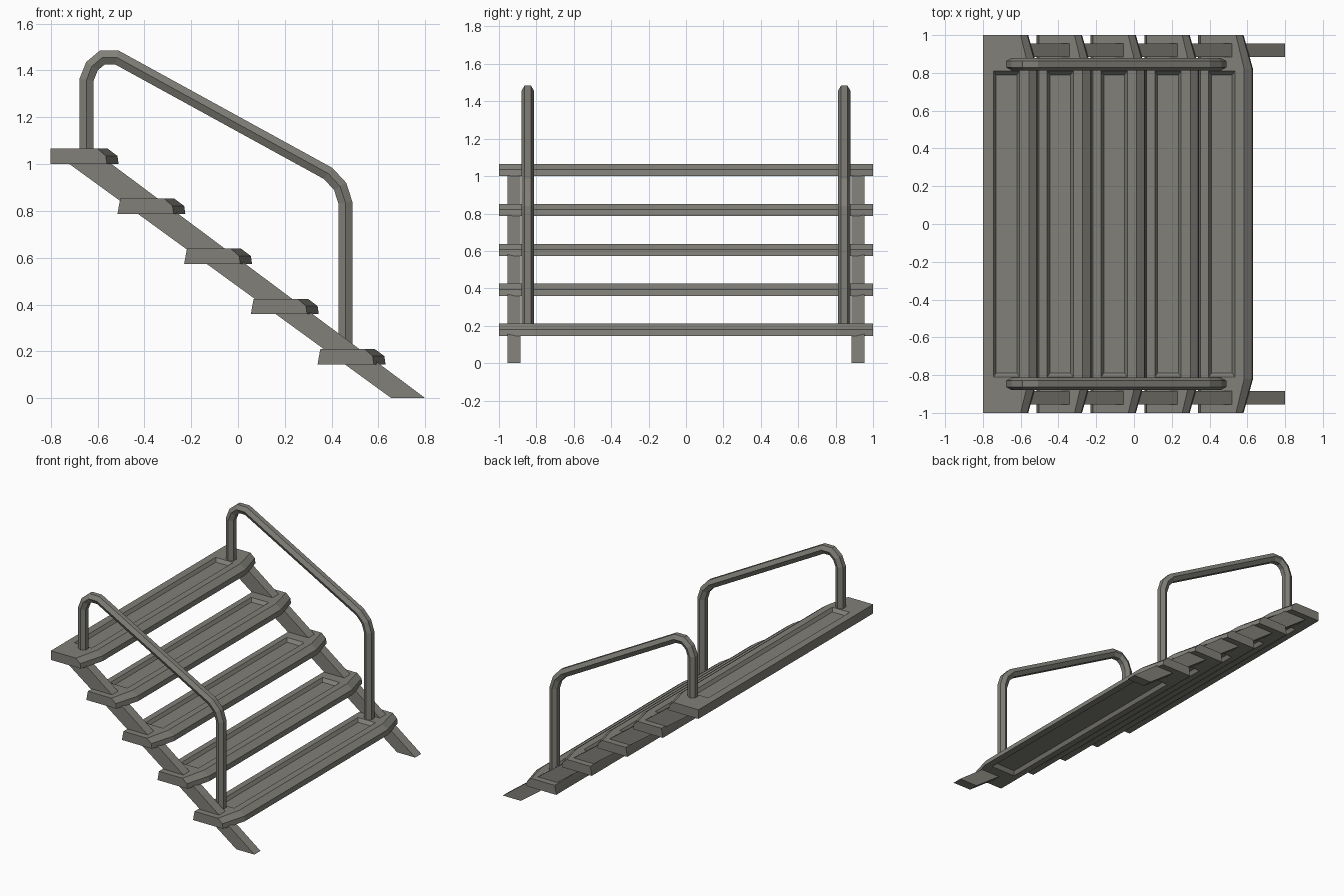
import bpy, bmesh, math
from mathutils import Vector

if "Cube" in bpy.data.objects:
    bpy.data.objects.remove(bpy.data.objects["Cube"])

grey = bpy.data.materials.new("warm grey metal")
grey.diffuse_color = (0.22, 0.215, 0.19, 1)
grey.use_nodes = True
grey.node_tree.nodes["Principled BSDF"].inputs["Base Color"].default_value = grey.diffuse_color


def finish(bm, name):
    bmesh.ops.recalc_face_normals(bm, faces=bm.faces)
    me = bpy.data.meshes.new(name)
    bm.to_mesh(me)
    bm.free()
    me.materials.append(grey)
    ob = bpy.data.objects.new(name, me)
    bpy.context.collection.objects.link(ob)
    return ob


def recess_side(bm, o, rim_x, floor_x, z, floor_z):
    """Close one side of a tread with a rimmed, sunken panel."""
    def rect(xs, y, h):
        return [bm.verts.new((a, b, h)) for a, b in
                ((xs[0], -y), (xs[1], -y), (xs[1], y), (xs[0], y))]
    r, f = rect(rim_x, 0.81, z), rect(floor_x, 0.79, floor_z)
    for face in ((o[0], o[1], r[1], r[0]), (o[1], o[2], r[1]), (o[2], o[3], r[2], r[1]),
                 (o[3], o[4], r[2]), (o[4], o[5], r[3], r[2]), (o[5], o[0], r[0], r[3])):
        bm.faces.new(face)
    for i in range(4):
        j = (i + 1) % 4
        bm.faces.new((r[i], r[j], f[j], f[i]))
    bm.faces.new(f)


# Treads: tapered ends, chamfered nose, sunken panels above and below
for i in range(5):
    x, z = -0.8 + 0.285 * i, 1.0 - 0.2138 * i
    lean = 0.012 if i else 0.0
    bm = bmesh.new()
    loops = []
    for h, back, end, nose in ((0, 0, 0.24, 0.29), (0.035, lean / 2, 0.235, 0.285),
                               (0.066, lean, 0.20, 0.243)):
        loops.append([bm.verts.new((x + a, b, z + h)) for a, b in
                      ((back, -1), (end, -1), (nose, -0.82),
                       (nose, 0.82), (end, 1), (back, 1))])
    for a, b in zip(loops, loops[1:]):
        for k in range(6):
            n = (k + 1) % 6
            bm.faces.new((a[k], a[n], b[n], b[k]))
    recess_side(bm, loops[2], (x + 0.055, x + 0.195), (x + 0.07, x + 0.18), z + 0.066, z + 0.043)
    recess_side(bm, loops[0], (x + 0.045, x + 0.24), (x + 0.06, x + 0.225), z, z + 0.025)
    finish(bm, f"tread_{i + 1}")

# Rail path in x, z
path = [Vector(p) for p in ((-0.647, 1.04), (-0.647, 1.36), (-0.624, 1.418), (-0.58, 1.455),
                            (-0.517, 1.455), (0.385, 0.96), (0.436, 0.905),
                            (0.459, 0.835), (0.459, 0.18))]

for side, label in ((-1, "front"), (1, "back")):
    # Sloped stringer
    bm = bmesh.new()
    outline = ((0.655, 0), (0.80, 0), (-0.54, 1.0), (-0.60, 1.03), (-0.72, 1.0))
    f = bm.faces.new([bm.verts.new((a, side * 0.885, b)) for a, b in outline])
    ext = bmesh.ops.extrude_face_region(bm, geom=[f])
    bmesh.ops.translate(bm, vec=(0, side * 0.07, 0),
                        verts=[v for v in ext["geom"] if isinstance(v, bmesh.types.BMVert)])
    finish(bm, f"{label}_stringer")

    # Six-sided handrail swept along the path with mitred bends
    bm = bmesh.new()
    rings = []
    for k, p in enumerate(path):
        d1 = (p - path[max(k - 1, 0)]).normalized() if k else (path[1] - p).normalized()
        d2 = (path[k + 1] - p).normalized() if k + 1 < len(path) else d1
        t = (d1 + d2).normalized()
        n = Vector((-t.y, t.x)) / t.dot(d1)
        ring = []
        for s in range(6):
            a = s * math.pi / 3
            q = p + n * (0.034 * math.sin(a))
            ring.append(bm.verts.new((q.x, side * 0.846 + 0.034 * math.cos(a), q.y)))
        rings.append(ring)
    for a, b in zip(rings, rings[1:]):
        for s in range(6):
            m = (s + 1) % 6
            bm.faces.new((a[s], a[m], b[m], b[s]))
    bm.faces.new(rings[0])
    bm.faces.new(rings[-1])
    finish(bm, f"{label}_handrail")
